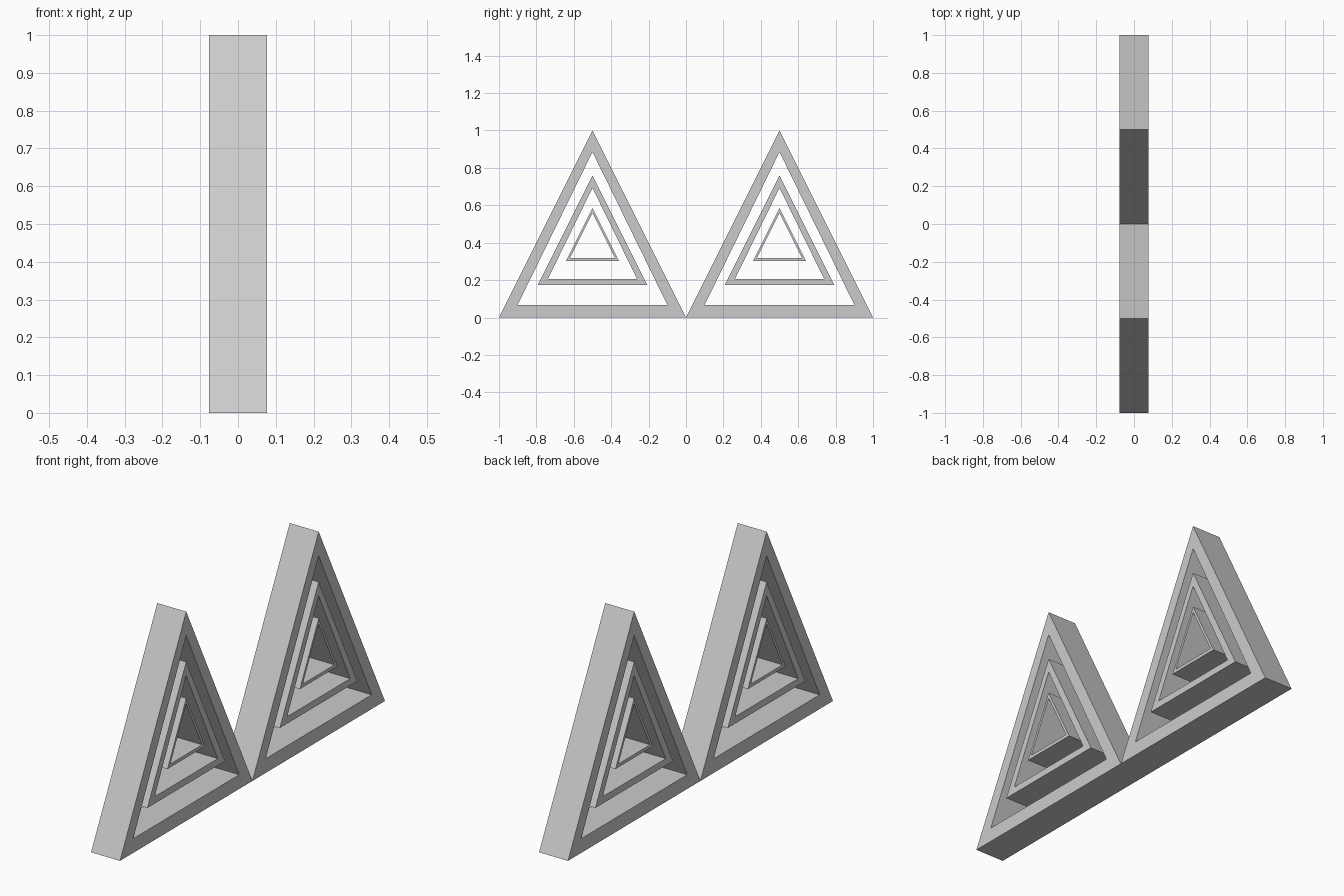
import bpy, bmesh

if "Cube" in bpy.data.objects:
    bpy.data.objects.remove(bpy.data.objects["Cube"])

DEPTH = 0.0765  # half thickness along x


def tri(cy, half, z0, z1):
    return [(cy - half, z0), (cy + half, z0), (cy, z1)]


def ring(name, cy, outer, inner):
    """Triangular frame extruded along x, open through the middle."""
    bm = bmesh.new()
    loops = [[[bm.verts.new((x, y, z)) for y, z in tri(cy, *p)]
              for x in (-DEPTH, DEPTH)] for p in (outer, inner)]
    (ob, of), (ib, inf) = loops
    for i in range(3):
        j = (i + 1) % 3
        bm.faces.new((of[i], of[j], inf[j], inf[i]))   # right face
        bm.faces.new((ob[j], ob[i], ib[i], ib[j]))     # left face
        bm.faces.new((ob[i], ob[j], of[j], of[i]))     # outer wall
        bm.faces.new((ib[j], ib[i], inf[i], inf[j]))   # inner wall
    bmesh.ops.recalc_face_normals(bm, faces=bm.faces)
    me = bpy.data.meshes.new(name)
    bm.to_mesh(me)
    bm.free()
    bpy.context.collection.objects.link(bpy.data.objects.new(name, me))


# (half width, base z, apex z) for the outside and the opening of each frame
FRAMES = {
    "outer_frame": ((0.5, 0.0, 1.0), (0.4, 0.068, 0.885)),
    "middle_frame": ((0.293, 0.174, 0.76), (0.238, 0.207, 0.693)),
    "inner_frame": ((0.142, 0.302, 0.586), (0.12, 0.318, 0.558)),
}

# Two identical sets of nested frames side by side
for side, cy in (("near", -0.5), ("far", 0.5)):
    for name, (outer, inner) in FRAMES.items():
        ring(f"{side}_{name}", cy, outer, inner)
